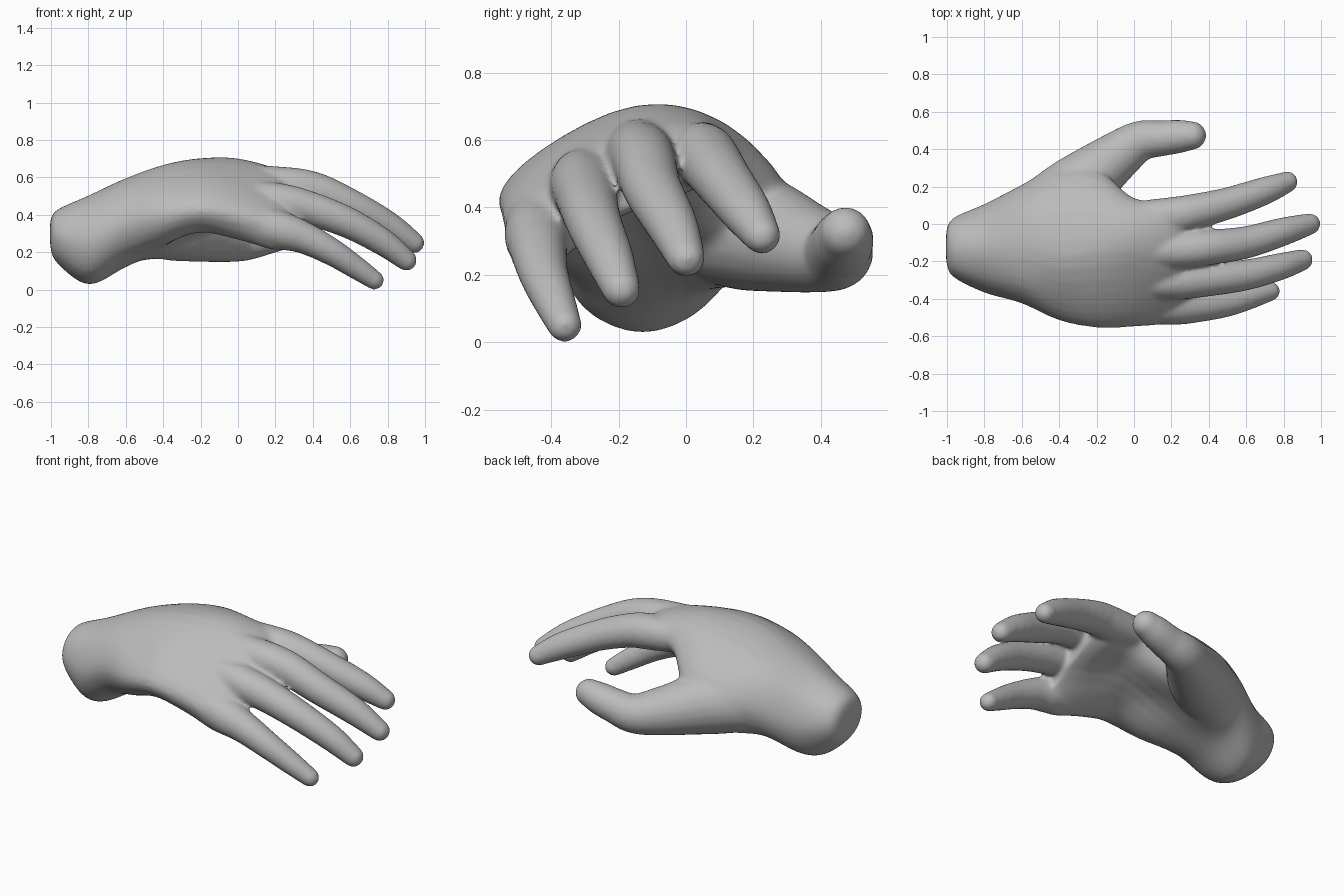
import bpy, bmesh, math
from mathutils import Vector

if "Cube" in bpy.data.objects:
    bpy.data.objects.remove(bpy.data.objects["Cube"])


def spline(a, b, c, d, t):
    """Smooth interpolation from b to c."""
    return 0.5 * (2 * b + (c - a) * t + (2 * a - 5 * b + 4 * c - d) * t * t
                  + (3 * b - a - 3 * c + d) * t ** 3)


def refine(pts, n, closed=False):
    """Smooth a list of vectors, n steps per span."""
    m, out = len(pts), []
    get = (lambda i: pts[i % m]) if closed else (lambda i: pts[max(0, min(m - 1, i))])
    for i in range(m if closed else m - 1):
        for k in range(n):
            out.append(spline(get(i - 1), get(i), get(i + 1), get(i + 2), k / n))
    return out if closed else out + [pts[-1].copy()]


def loft(bm, rings):
    """Skin closed rings together and cap both ends."""
    rows = [[bm.verts.new(p) for p in r] for r in rings]
    n = len(rows[0])
    for a, b in zip(rows, rows[1:]):
        for i in range(n):
            j = (i + 1) % n
            bm.faces.new((a[i], a[j], b[j], b[i]))
    bm.faces.new(rows[0][::-1])
    bm.faces.new(rows[-1])


def digit(bm, path):
    """Tapered tube through (x, y, z, radius) points with a round tip."""
    pts = refine([Vector(p) for p in path], 6)
    rings, n = [], 20
    for i, p in enumerate(pts):
        t = (pts[min(i + 1, len(pts) - 1)] - pts[max(i - 1, 0)]).to_3d().normalized()
        u = Vector((0, 0, 1)).cross(t).normalized()
        v = t.cross(u)

        def ring(c, r):
            return [c + r * (math.cos(2 * math.pi * k / n) * u
                             + math.sin(2 * math.pi * k / n) * v) for k in range(n)]
        rings.append(ring(p.to_3d(), p.w))
    for k in range(1, 6):
        a = k * math.pi / 2 / 5.3
        rings.append(ring(p.to_3d() + t * p.w * math.sin(a), p.w * math.cos(a)))
    loft(bm, rings)


def oval(x, cy, cz, ry, rz):
    return [Vector((x, cy - ry * math.cos(k * math.pi / 4),
                    cz + rz * math.sin(k * math.pi / 4))) for k in range(8)]


def section(x, *yz):
    return [Vector((x, y, z)) for y, z in yz]


bm = bmesh.new()

# Wrist and palm: outer edge, back of hand, thumb side, then the hollow
sections = [
    oval(-1.005, -.12, .30, .07, .06),
    oval(-.97, -.125, .285, .155, .14),
    oval(-.80, -.13, .265, .237, .238),
    section(-.6, (-.425, .355), (-.335, .525), (-.12, .595), (.11, .53),
            (.21, .35), (.13, .18), (-.1, .12), (-.33, .19)),
    section(-.4, (-.515, .39), (-.42, .54), (-.17, .665), (.13, .6),
            (.315, .38), (.18, .175), (-.1, .22), (-.4, .255)),
    section(-.2, (-.555, .42), (-.43, .57), (-.15, .70), (.13, .64),
            (.30, .43), (.17, .27), (-.15, .35), (-.42, .305)),
    section(0, (-.55, .39), (-.43, .54), (-.15, .69), (.05, .675),
            (.14, .56), (.04, .45), (-.15, .40), (-.42, .265)),
    section(.2, (-.53, .33), (-.43, .455), (-.2, .62), (.03, .64),
            (.12, .55), (.04, .46), (-.2, .37), (-.44, .21)),
    section(.29, (-.49, .3), (-.41, .39), (-.22, .545), (-.02, .58),
            (.05, .54), (0, .48), (-.2, .38), (-.42, .25)),
]
dense = [refine(s, 4, closed=True) for s in sections]
columns = [refine(list(c), 6) for c in zip(*dense)]
loft(bm, list(zip(*columns)))

# Index, middle, ring and little finger
digit(bm, [(-.1, .03, .575, .08), (.2, .045, .555, .099), (.32, .066, .54, .095),
           (.5, .11, .48, .086), (.7, .178, .388, .075), (.82, .225, .317, .057)])
digit(bm, [(-.1, -.14, .59, .08), (.2, -.14, .56, .1), (.4, -.125, .537, .095),
           (.6, -.098, .452, .087), (.8, -.04, .345, .076), (.94, 0, .25, .058)])
digit(bm, [(-.1, -.3, .5, .08), (.2, -.305, .472, .1), (.4, -.295, .428, .092),
           (.6, -.272, .352, .083), (.78, -.228, .25, .073), (.9, -.192, .157, .058)])
digit(bm, [(-.1, -.43, .41, .09), (.2, -.437, .325, .103), (.35, -.438, .278, .087),
           (.5, -.422, .202, .074), (.62, -.392, .125, .064), (.73, -.36, .05, .052)])

# Thumb with its fleshy base
digit(bm, [(-.65, -.02, .31, .12), (-.48, .09, .33, .16), (-.3, .2, .325, .175),
           (-.1, .355, .28, .136), (.03, .442, .262, .11), (.15, .458, .282, .096),
           (.24, .468, .305, .09), (.31, .473, .325, .077)])

bmesh.ops.recalc_face_normals(bm, faces=bm.faces[:])
mesh = bpy.data.meshes.new("hand")
bm.to_mesh(mesh)
bm.free()
hand = bpy.data.objects.new("hand", mesh)
bpy.context.collection.objects.link(hand)

# Fuse the parts into one soft skin
remesh = hand.modifiers.new("fuse", "REMESH")
remesh.mode = "VOXEL"
remesh.voxel_size = 0.012
remesh.use_smooth_shade = True
smooth = hand.modifiers.new("soften", "SMOOTH")
smooth.factor = 0.5
smooth.iterations = 12

skin = bpy.data.materials.new("plain grey")
skin.diffuse_color = (0.5, 0.5, 0.5, 1)
skin.use_nodes = True
skin.node_tree.nodes["Principled BSDF"].inputs["Base Color"].default_value = skin.diffuse_color
mesh.materials.append(skin)
mesh.shade_smooth()
